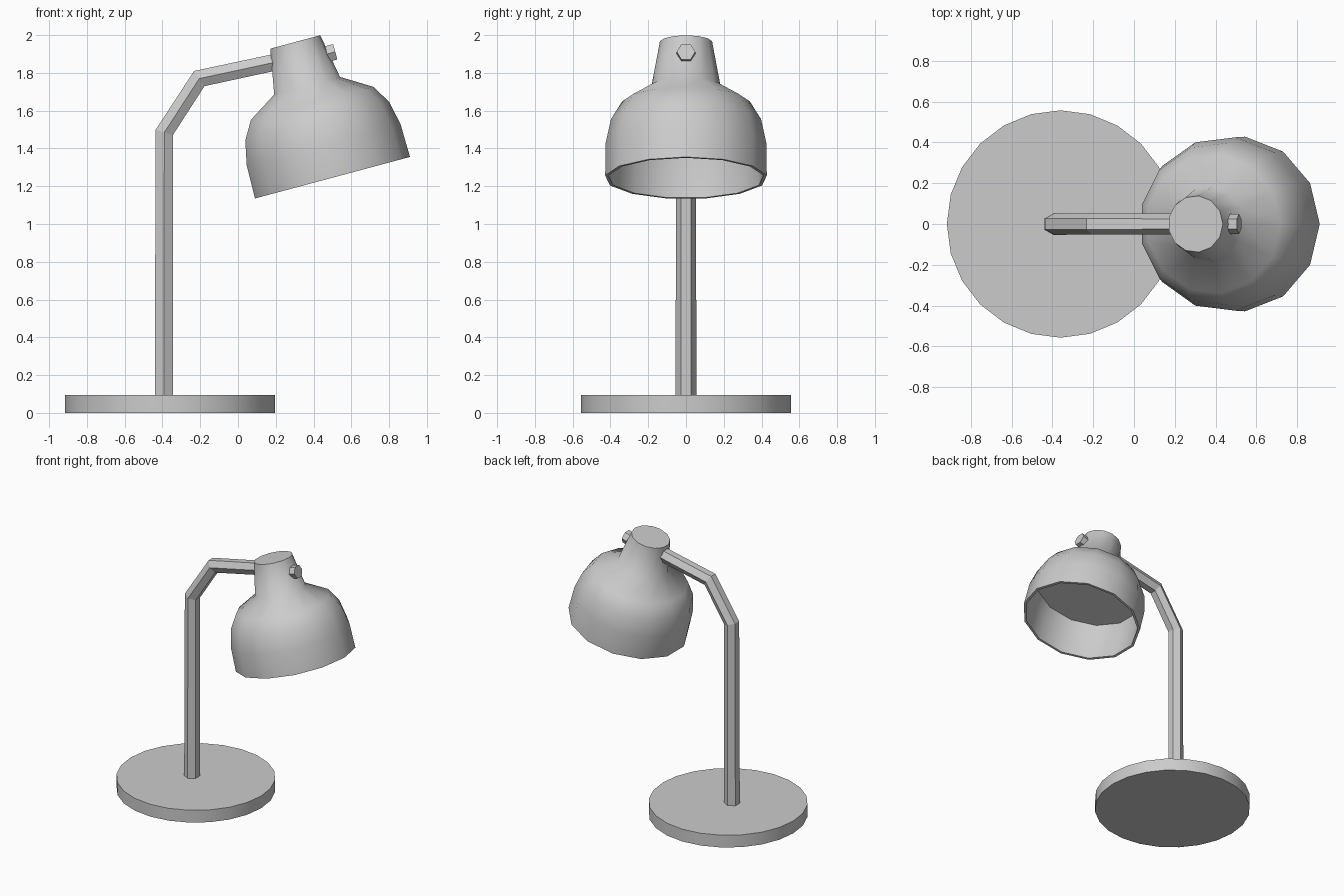
import bpy, bmesh, math
from mathutils import Vector, Matrix

if "Cube" in bpy.data.objects:
    bpy.data.objects.remove(bpy.data.objects["Cube"])


def ring(center, side, other, r, n, stretch=1.0):
    """Polygon of n points around center; first point lies along 'side'."""
    pts = []
    for k in range(n):
        a = 2 * math.pi * k / n
        pts.append(center + side * (r * math.cos(a)) + other * (r * stretch * math.sin(a)))
    return pts


def loft(name, rings, smooth_angle=None):
    """Skin a list of equal rings, capping both ends."""
    bm = bmesh.new()
    loops = [[bm.verts.new(p) for p in r] for r in rings]
    n = len(loops[0])
    for a, b in zip(loops, loops[1:]):
        for i in range(n):
            j = (i + 1) % n
            bm.faces.new((a[i], a[j], b[j], b[i]))
    bm.faces.new(loops[0])
    bm.faces.new(loops[-1])
    bmesh.ops.recalc_face_normals(bm, faces=bm.faces)
    me = bpy.data.meshes.new(name)
    bm.to_mesh(me)
    bm.free()
    if smooth_angle:
        me.shade_smooth()
        me.set_sharp_from_angle(angle=math.radians(smooth_angle))
    ob = bpy.data.objects.new(name, me)
    bpy.context.collection.objects.link(ob)
    return ob


X, Y, Z = Vector((1, 0, 0)), Vector((0, 1, 0)), Vector((0, 0, 1))

# Round base
loft("base", [ring(Vector((-0.36, 0, z)), X, Y, 0.557, 24) for z in (0, 0.095)], 40)

# Bent hexagonal stem with mitred corners
path = [Vector(p) for p in ((-0.393, 0, 0.08), (-0.39, 0, 1.485), (-0.205, 0, 1.77), (0.27, 0, 1.872))]
radii = (0.055, 0.053, 0.052, 0.051)
rings = []
for i, (p, r) in enumerate(zip(path, radii)):
    d_in = (p - path[max(i - 1, 0)]).normalized() if i else (path[1] - p).normalized()
    d_out = (path[i + 1] - p).normalized() if i < len(path) - 1 else d_in
    mid = (d_in + d_out).normalized()
    rings.append(ring(p, Y, mid.cross(Y), r, 6, 1 / mid.dot(d_in)))
loft("stem", rings)

# Lamp head is tilted 15 degrees about the rim centre
head = Matrix.Translation((0.494, 0, 1.2435)) @ Matrix.Rotation(math.radians(-15), 4, 'Y')

# Shade: diffuser disc, inner wall, rim, bell and neck (radius, height)
profile = [(0.388, 0.29), (0.408, 0.18), (0.413, 0.0), (0.431, 0.0), (0.428, 0.18),
           (0.400, 0.31), (0.341, 0.408), (0.183, 0.505), (0.139, 0.745)]
shade = loft("shade", [ring(Z * h, X, Y, r, 13) for r, h in profile], 60)
shade.matrix_world = head

# Hexagonal switch knob on the neck
knob = loft("switch_knob", [ring(Vector((x, 0, 0.64)), Y, Z, 0.049, 6) for x in (0.148, 0.193)])
knob.matrix_world = head
